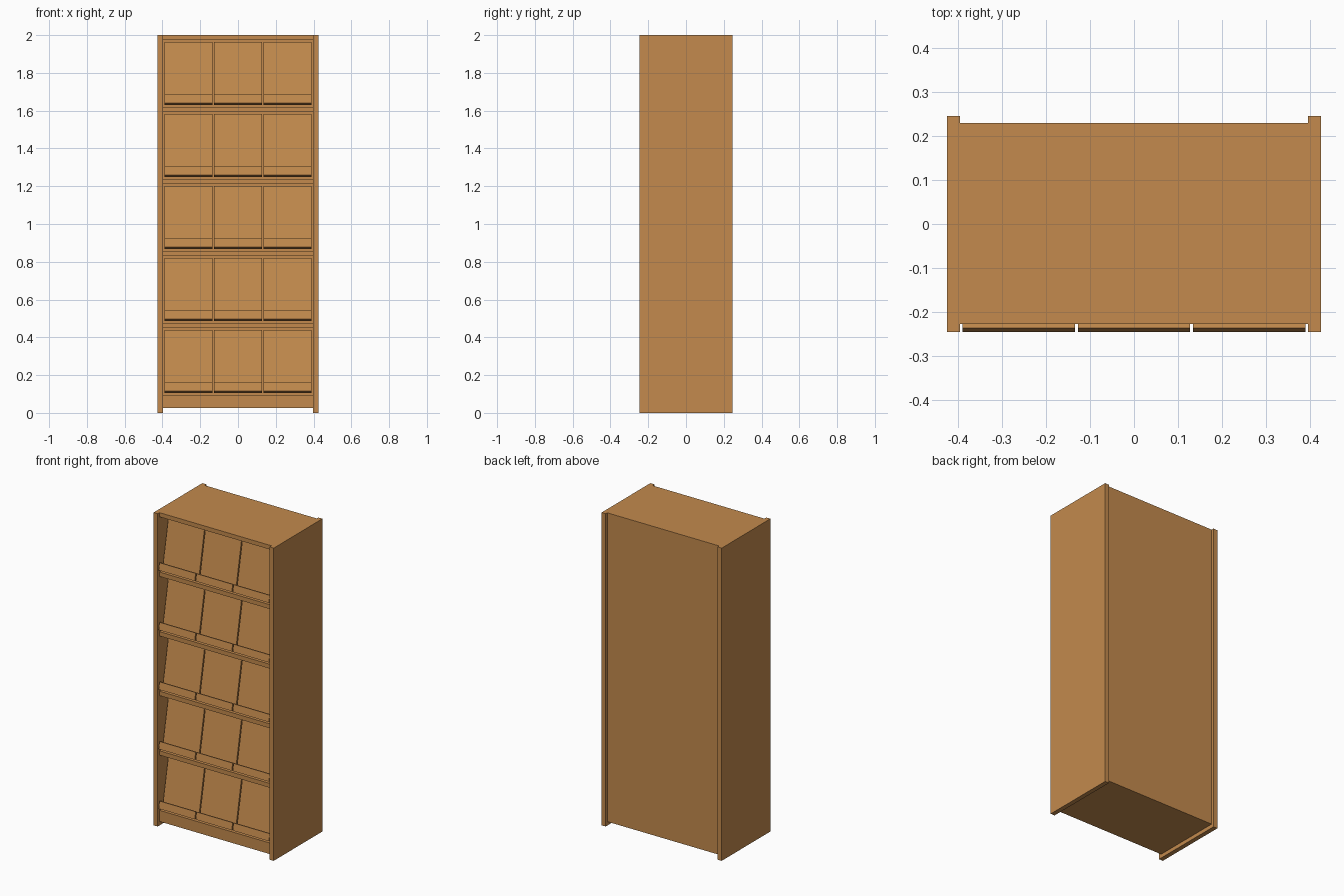
import bpy, math

if "Cube" in bpy.data.objects:
    bpy.data.objects.remove(bpy.data.objects["Cube"])

wood = bpy.data.materials.new("warm_wood")
wood.diffuse_color = (0.546, 0.255, 0.075, 1)
wood.use_nodes = True
wood.node_tree.nodes["Principled BSDF"].inputs["Base Color"].default_value = wood.diffuse_color


def make(name, verts, faces):
    me = bpy.data.meshes.new(name)
    me.from_pydata(verts, [], faces)
    me.materials.append(wood)
    ob = bpy.data.objects.new(name, me)
    bpy.context.collection.objects.link(ob)
    return ob


def extrude_x(name, profile, x0, x1):
    """Extrude a counter-clockwise (y, z) profile from x0 to x1."""
    n = len(profile)
    verts = [(x, y, z) for x in (x0, x1) for y, z in profile]
    faces = [tuple(reversed(range(n))), tuple(range(n, 2 * n))]
    faces += [(i, (i + 1) % n, n + (i + 1) % n, n + i) for i in range(n)]
    return make(name, verts, faces)


def box(name, x0, x1, y0, y1, z0, z1):
    return extrude_x(name, [(y0, z0), (y1, z0), (y1, z1), (y0, z1)], x0, x1)


INNER, OUTER = 0.396, 0.425
FRONT, BACK = -0.227, 0.23
PITCH = 0.381

# Case: sides, top, back, base
for s, side in ((-1, "left"), (1, "right")):
    a, b = sorted((s * INNER, s * OUTER))
    box(side + "_side_panel", a, b, -0.246, 0.246, 0, 2)
box("top_panel", -INNER, INNER, FRONT, BACK, 1.973, 2)
box("back_panel", -INNER, INNER, BACK - 0.015, BACK, 0.025, 1.973)
box("base", -INNER, INNER, FRONT, BACK - 0.015, 0.025, 0.096)

# Shelves between the rows
for i in range(1, 5):
    zt = 0.096 + i * PITCH
    box(f"shelf_{i}", -INNER, INNER, FRONT, BACK - 0.015, zt - 0.028, zt)

# Tilted display doors with ledge and lip; local v = forward, u = up the door
TILT = math.radians(11)
LOCAL = [(0.04, 0), (-0.016, 0), (-0.016, 0.338), (0, 0.338),
         (0, 0.01), (0.03, 0.01), (0.03, 0.046), (0.04, 0.046)]
for row in range(5):
    z0 = 0.108 + row * PITCH
    prof = [(-0.206 - v * math.cos(TILT) + u * math.sin(TILT),
             z0 + v * math.sin(TILT) + u * math.cos(TILT)) for v, u in LOCAL]
    for col in range(3):
        cx = (col - 1) * 0.262
        extrude_x(f"display_door_{row + 1}_{col + 1}", prof, cx - 0.1277, cx + 0.1277)
